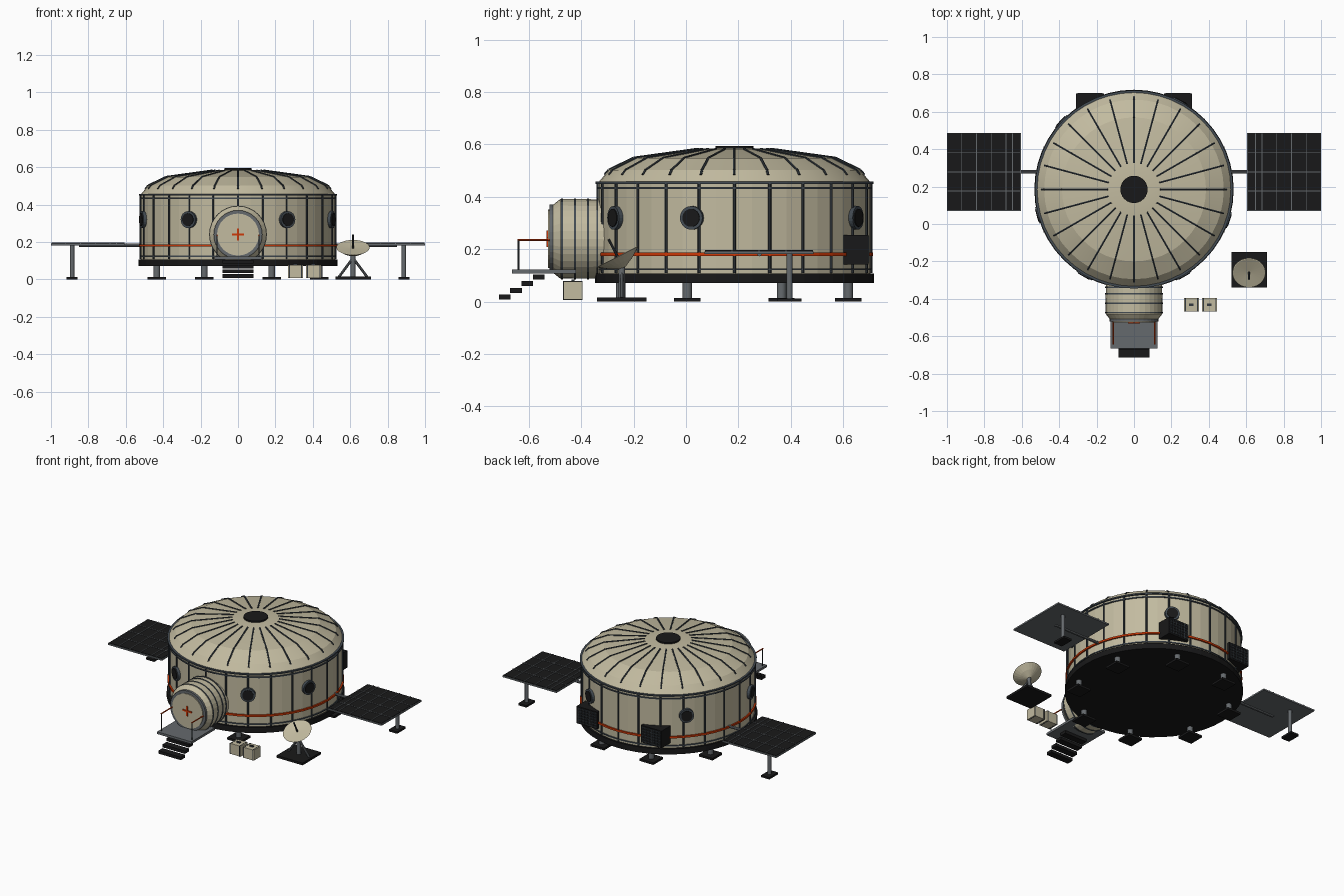
import bpy, bmesh, math
from mathutils import Vector, Matrix

if "Cube" in bpy.data.objects:
    bpy.data.objects.remove(bpy.data.objects["Cube"], do_unlink=True)


def material(name, r, g, b):
    m = bpy.data.materials.new(name)
    m.use_nodes = True
    m.diffuse_color = (r, g, b, 1)
    bsdf = next(n for n in m.node_tree.nodes if n.type == 'BSDF_PRINCIPLED')
    bsdf.inputs["Base Color"].default_value = (r, g, b, 1)
    return m


TAN = material("tan shell", .54, .495, .35)
BLACK = material("black", .0095, .0095, .0098)
TRIM = material("dark trim", .033, .042, .05)
SLATE = material("slate frame", .055, .07, .085)
STEEL = material("steel", .13, .143, .153)
RED = material("signal red", .62, .04, .002)

CY = 0.185                                   # hub centre in y
HUB = Matrix.Translation((0, CY, 0))
LOCK = Matrix.Translation((0, 0, .24)) @ Matrix.Rotation(math.pi / 2, 4, 'X')


def box(bm, x, y, z):
    size = [b - a for a, b in (x, y, z)]
    mid = [(a + b) / 2 for a, b in (x, y, z)]
    bmesh.ops.create_cube(bm, size=1, matrix=Matrix.Translation(mid) @ Matrix.Diagonal((*size, 1)))


def rod(bm, a, b, r, n=8):
    a, b = Vector(a), Vector(b)
    d = b - a
    turn = d.to_track_quat('Z', 'Y').to_matrix().to_4x4()
    bmesh.ops.create_cone(bm, cap_ends=True, segments=n, radius1=r, radius2=r, depth=d.length,
                          matrix=Matrix.Translation((a + b) / 2) @ turn)


def lathe(bm, profile, n=48, matrix=Matrix()):
    rings = []
    for r, z in profile:
        rings.append([bm.verts.new(matrix @ Vector((r * math.cos(t), r * math.sin(t), z)))
                      for t in (math.tau * i / n for i in range(n))])
    for lo, hi in zip(rings, rings[1:]):
        for i in range(n):
            j = (i + 1) % n
            bm.faces.new((lo[i], lo[j], hi[j], hi[i]))
    bm.faces.new(rings[0][::-1])
    bm.faces.new(rings[-1])


def band(bm, r, z0, z1, matrix=HUB, n=48):
    lathe(bm, [(r, z0), (r, z1)], n, matrix)


def part(name, mat, build, smooth=0):
    bm = bmesh.new()
    build(bm)
    bmesh.ops.recalc_face_normals(bm, faces=bm.faces)
    me = bpy.data.meshes.new(name)
    bm.to_mesh(me)
    bm.free()
    me.materials.append(mat)
    ob = bpy.data.objects.new(name, me)
    bpy.context.collection.objects.link(ob)
    if smooth:
        bpy.ops.object.select_all(action='DESELECT')
        ob.select_set(True)
        bpy.context.view_layer.objects.active = ob
        bpy.ops.object.shade_smooth_by_angle(angle=math.radians(smooth))


def polar(r, angle, z):
    return (r * math.cos(angle), CY + r * math.sin(angle), z)


# Main hub
DOME = [(.52, .455), (.48, .502), (.385, .548), (.14, .582), (.06, .586)]
part("hub_wall", TAN, lambda bm: band(bm, .52, .1, .455))
part("hub_roof", TAN, lambda bm: lathe(bm, DOME, 48, HUB), 9)
part("hub_base", BLACK, lambda bm: band(bm, .533, .071, .108))
part("roof_cap", BLACK, lambda bm: band(bm, .073, .575, .595, n=24))
part("hub_stripe", RED, lambda bm: band(bm, .5295, .175, .187))


def hub_bands(bm):
    for r, z0, z1 in ((.53, .45, .458), (.527, .43, .437), (.526, .12, .127)):
        band(bm, r, z0, z1)


def hub_ribs(bm):
    for i in range(24):
        a = math.tau * i / 24
        rod(bm, polar(.521, a, .11), polar(.521, a, .45), .006, 6)
        for (r0, z0), (r1, z1) in zip(DOME[:3], DOME[1:4]):
            rod(bm, polar(min(r0, .495), a, max(z0, .484)), polar(r1, a, z1), .0055, 6)


part("hub_bands", SLATE, hub_bands)
part("hub_ribs", TRIM, hub_ribs)

# Round windows
WINDOWS = [math.radians(d) for d in (-60, -18, 62, 137, 195, 240)]


def windows(r, out):
    def build(bm):
        for a in WINDOWS:
            rod(bm, polar(.5, a, .32), polar(out, a, .32), r, 24)
    return build


part("window_frames", SLATE, windows(.045, .535))
part("window_glass", BLACK, windows(.034, .539))


# Support feet
def feet_struts(bm):
    for i in range(8):
        a = math.tau * (i + .5) / 8
        rod(bm, polar(.47, a, .01), polar(.47, a, .08), .018, 12)


def feet_pads(bm):
    for i in range(8):
        x, y, _ = polar(.47, math.tau * (i + .5) / 8, 0)
        box(bm, (x - .05, x + .05), (y - .05, y + .05), (0, .014))


part("feet_struts", STEEL, feet_struts, 35)
part("feet_pads", BLACK, feet_pads)

# Airlock
part("airlock_shell", TAN, lambda bm: lathe(
    bm, [(.15, .25), (.152, .48), (.128, .51)], 32, LOCK))
part("airlock_door_frame", STEEL, lambda bm: band(bm, .13, .5, .522, LOCK, 32))
part("airlock_door", TAN, lambda bm: band(bm, .112, .5, .527, LOCK, 32))


def airlock_bands(bm):
    for y in (.335, .37, .42, .47):
        band(bm, .1545, y, y + .007, LOCK, 32)


def door_cross(bm):
    box(bm, (-.032, .032), (-.533, -.525), (.235, .245))
    box(bm, (-.005, .005), (-.533, -.525), (.208, .272))


part("airlock_bands", SLATE, airlock_bands)
part("door_cross", RED, door_cross)

# Porch, steps and handrails
part("porch", STEEL, lambda bm: box(bm, (-.125, .125), (-.665, -.42), (.108, .123)))


def steps(bm):
    for i in range(4):
        y, z = -.585 - .043 * i, .084 - .025 * i
        box(bm, (-.082, .082), (y, y + .044), (z, z + .019))


def handrails(bm):
    for x in (-.112, .112):
        rod(bm, (x, -.643, .236), (x, -.52, .236), .004)


def rail_posts(bm):
    for x in (-.112, .112):
        rod(bm, (x, -.639, .12), (x, -.639, .234), .0035)


part("steps", BLACK, steps)
part("handrails", RED, handrails)
part("rail_posts", TRIM, rail_posts)


# Solar arrays on both sides
def span(s, a, b):
    return tuple(sorted((s * a, s * b)))


def solar_frames(bm):
    for s in (-1, 1):
        box(bm, span(s, .605, 1), (.07, .487), (.182, .192))
        rod(bm, (s * .5, .28, .182), (s * .85, .28, .182), .009)
        rod(bm, (s * .887, .395, .01), (s * .887, .395, .185), .012, 12)


def solar_cells(bm):
    for s in (-1, 1):
        box(bm, span(s, .609, .996), (.074, .483), (.19, .195))


def solar_grid(bm):
    for s in (-1, 1):
        for x in (.65, .684, .763, .842, .921):
            box(bm, span(s, x - .002, x + .002), (.072, .485), (.19, .1975))
        for y in (.176, .278, .381):
            box(bm, span(s, .607, .998), (y - .002, y + .002), (.19, .1975))


def solar_pads(bm):
    for s in (-1, 1):
        box(bm, span(s, .857, .917), (.35, .44), (0, .013))


part("solar_frames", STEEL, solar_frames, 35)
part("solar_cells", BLACK, solar_cells)
part("solar_grid", STEEL, solar_grid)
part("solar_pads", BLACK, solar_pads)


# Rear cooling units
def coolers(bm):
    for s in (-1, 1):
        box(bm, span(s, .16, .31), (.56, .697), (.142, .255))


def cooler_grilles(bm):
    for s in (-1, 1):
        for i in range(6):
            z = .153 + .018 * i
            box(bm, span(s, .168, .302), (.69, .701), (z, z + .004))
        for i in range(7):
            x = .17 + .021 * i
            box(bm, span(s, x, x + .004), (.69, .7), (.15, .248))


part("coolers", BLACK, coolers)
part("cooler_grilles", TRIM, cooler_grilles)

# Dish antenna
AX, AY = .615, -.245
TILT = Matrix.Translation((AX, -.24, .13)) @ Matrix.Rotation(math.radians(27), 4, 'X')
part("dish_base", BLACK, lambda bm: box(bm, (AX - .095, AX + .095), (AY - .095, AY + .095), (0, .015)))
part("dish", TAN, lambda bm: lathe(
    bm, [(.012, 0), (.052, .02), (.089, .046), (.085, .048), (.01, .042)], 24, TILT))


def dish_stand(bm):
    rod(bm, (AX, AY, .01), (AX, AY, .135), .013, 12)
    for s in (-1, 1):
        rod(bm, (AX + s * .075, AY, .014), (AX, AY, .115), .007)


part("dish_stand", STEEL, dish_stand, 35)
part("dish_feed", TRIM, lambda bm: rod(bm, TILT @ Vector((0, 0, .03)), TILT @ Vector((0, 0, .122)), .005))


# Supply crates
def crates(bm):
    for x in (.267, .363):
        box(bm, (x, x + .08), (-.468, -.396), (.008, .077))


def crate_straps(bm):
    for x in (.267, .363):
        for dx in (.006, .07):
            box(bm, (x + dx, x + dx + .004), (-.469, -.395), (.007, .078))
        box(bm, (x + .028, x + .052), (-.438, -.426), (.07, .085))


part("crates", TAN, crates)
part("crate_straps", TRIM, crate_straps)
